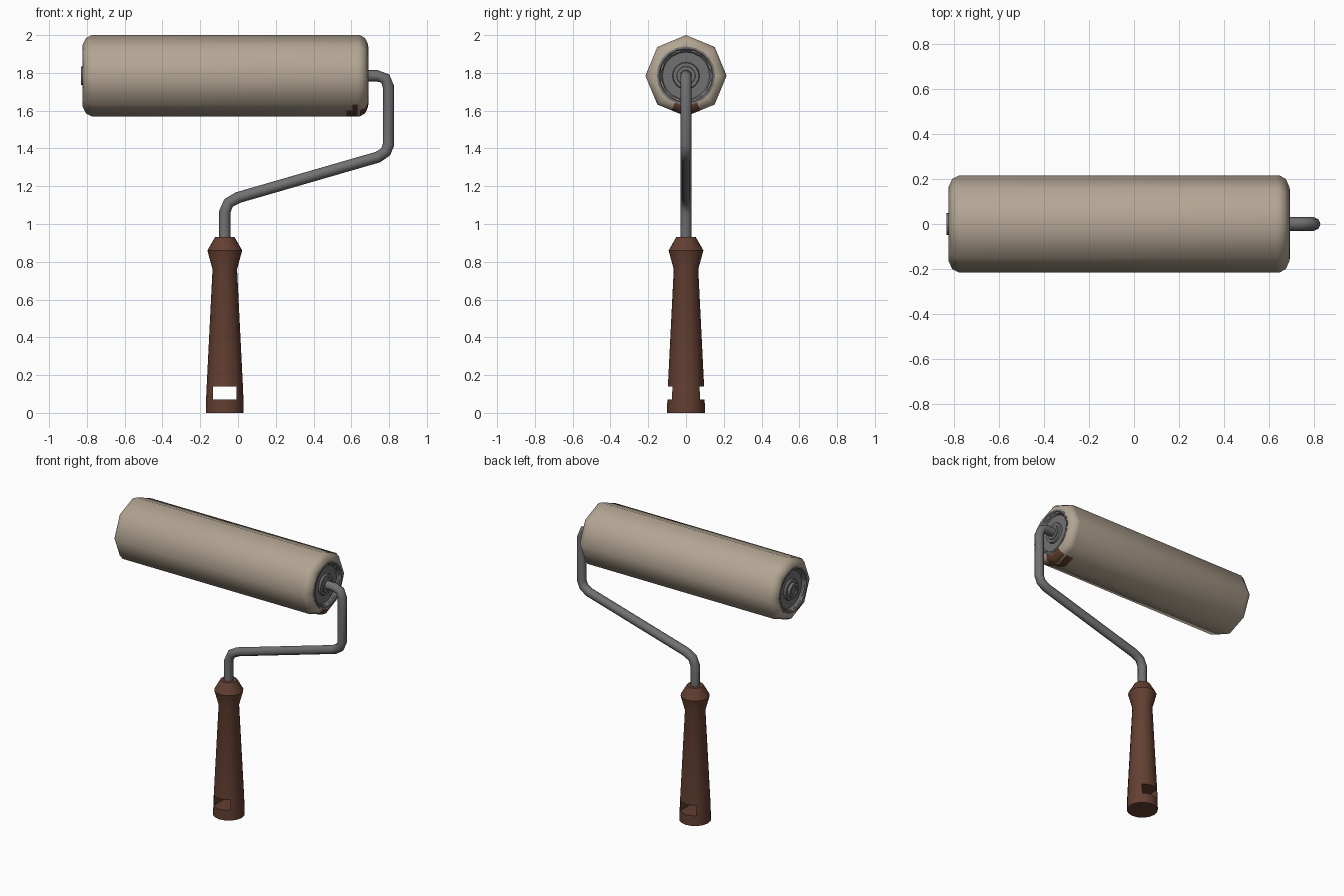
import bpy, bmesh, math

if "Cube" in bpy.data.objects:
    bpy.data.objects.remove(bpy.data.objects["Cube"])


def material(name, rgb):
    m = bpy.data.materials.new(name)
    m.diffuse_color = (*rgb, 1)
    m.use_nodes = True
    m.node_tree.nodes["Principled BSDF"].inputs["Base Color"].default_value = m.diffuse_color
    return m


TAN = material("tan nap", (0.45, 0.375, 0.29))
BROWN = material("brown wood", (0.125, 0.05, 0.031))
GREY = material("grey metal", (0.165, 0.165, 0.17))
AXIS_Z = 1.785      # height of the roller axis
HANDLE_X = -0.07


def circle(n):
    return [(math.cos(2 * math.pi * i / n), math.sin(2 * math.pi * i / n)) for i in range(n)]


def lathe(name, profile, section, place, mats, angle, closed=False):
    """Sweep (position, radius) profile round a unit section; radius 0 ends in a point."""
    bm = bmesh.new()
    rings = []
    for t, r in profile:
        if r == 0:
            rings.append([bm.verts.new(place(t, 0, 0))] * len(section))
        else:
            rings.append([bm.verts.new(place(t, a * r, b * r)) for a, b in section])
    pairs = list(zip(rings, rings[1:]))
    if closed:
        pairs.append((rings[-1], rings[0]))
    for p, q in pairs:
        for i in range(len(section)):
            j = (i + 1) % len(section)
            bm.faces.new(list(dict.fromkeys([p[i], p[j], q[j], q[i]])))
    bmesh.ops.recalc_face_normals(bm, faces=bm.faces)
    me = bpy.data.meshes.new(name)
    bm.to_mesh(me)
    bm.free()
    ob = bpy.data.objects.new(name, me)
    bpy.context.collection.objects.link(ob)
    for m in mats:
        me.materials.append(m)
    smooth(ob, angle)
    return ob


def smooth(ob, angle):
    bpy.ops.object.select_all(action='DESELECT')
    ob.select_set(True)
    bpy.context.view_layer.objects.active = ob
    bpy.ops.object.shade_smooth_by_angle(angle=math.radians(angle))


def along_x(t, a, b):
    return (t, a, AXIS_Z + b)


def along_z(t, a, b):
    return (HANDLE_X + a, b, t)


# Roller sleeve: octagonal tube, bottom two sides split for the stain
octagon = circle(8)
section = []
for i, p in enumerate(octagon):
    section.append(p)
    if i in (5, 6):
        q = octagon[(i + 1) % 8]
        section.append(((p[0] + q[0]) / 2, (p[1] + q[1]) / 2))
sleeve = lathe("roller_sleeve",
               [(-0.815, 0.14), (-0.822, 0.165), (-0.805, 0.2), (-0.775, 0.215),
                (0.575, 0.215), (0.605, 0.215), (0.632, 0.215), (0.645, 0.215),
                (0.672, 0.2), (0.689, 0.165), (0.682, 0.14)],
               section, along_x, [TAN, BROWN], 60, closed=True)
# Brown stain under the right end
for f in sleeve.data.polygons:
    x, y, z = f.center
    if z > AXIS_Z - 0.1 or f.normal.z > 0.05:
        continue
    inner = abs(y) < 0.07
    if (inner and (0.575 < x < 0.632 or 0.645 < x < 0.7)) or (0.605 < x < 0.632 and y < 0):
        f.material_index = 1

# Dished end caps with hub, mirrored about the sleeve middle
MID = -0.066
for name, s, hub in (("right_end_cap", 1, 0.752), ("left_end_cap", -1, 0.764)):
    prof = [(0.70, 0), (0.70, 0.152), (0.757, 0.155), (0.757, 0.143), (0.732, 0.125),
            (0.732, 0.072), (0.745, 0.068), (0.745, 0.05), (hub, 0.048),
            (hub, 0.03), (hub - 0.006, 0.026), (hub - 0.006, 0)]
    lathe(name, [(MID + s * t, r) for t, r in prof], circle(20), along_x, [GREY], 35)

# Bent wire frame
path = [(0.66, AXIS_Z), (0.735, AXIS_Z), (0.78, 1.77), (0.797, 1.725),
        (0.797, 1.42), (0.782, 1.382), (0.74, 1.354),
        (0.0, 1.14), (-0.05, 1.112), (HANDLE_X, 1.065), (HANDLE_X, 0.9)]
cu = bpy.data.curves.new("wire_frame", 'CURVE')
cu.dimensions = '3D'
cu.bevel_depth = 0.03
cu.bevel_resolution = 2
cu.use_fill_caps = True
sp = cu.splines.new('POLY')
sp.points.add(len(path) - 1)
for pt, (x, z) in zip(sp.points, path):
    pt.co = (x, 0, z, 1)
cu.materials.append(GREY)
frame = bpy.data.objects.new("wire_frame", cu)
bpy.context.collection.objects.link(frame)
bpy.ops.object.select_all(action='DESELECT')
frame.select_set(True)
bpy.context.view_layer.objects.active = frame
bpy.ops.object.convert(target='MESH')
smooth(bpy.context.object, 50)

# Turned handle
handle = lathe("handle",
               [(0, 0), (0, 0.1), (0.07, 0.099), (0.14, 0.096), (0.76, 0.065),
                (0.86, 0.092), (0.93, 0.052), (0.93, 0)],
               circle(16), along_z, [BROWN], 40)

# Hanging slot cut through the handle
bpy.ops.mesh.primitive_cube_add(size=1, location=(HANDLE_X, 0, 0.105))
cutter = bpy.context.object
cutter.name = "slot_cutter"
cutter.scale = (0.125, 0.5, 0.07)
cutter.data.materials.append(BROWN)
bpy.context.view_layer.update()
mod = handle.modifiers.new("slot", 'BOOLEAN')
mod.object = cutter
mod.operation = 'DIFFERENCE'
mod.solver = 'EXACT'
bpy.context.view_layer.objects.active = handle
bpy.ops.object.modifier_apply(modifier=mod.name)
bpy.data.objects.remove(cutter, do_unlink=True)
smooth(handle, 40)
